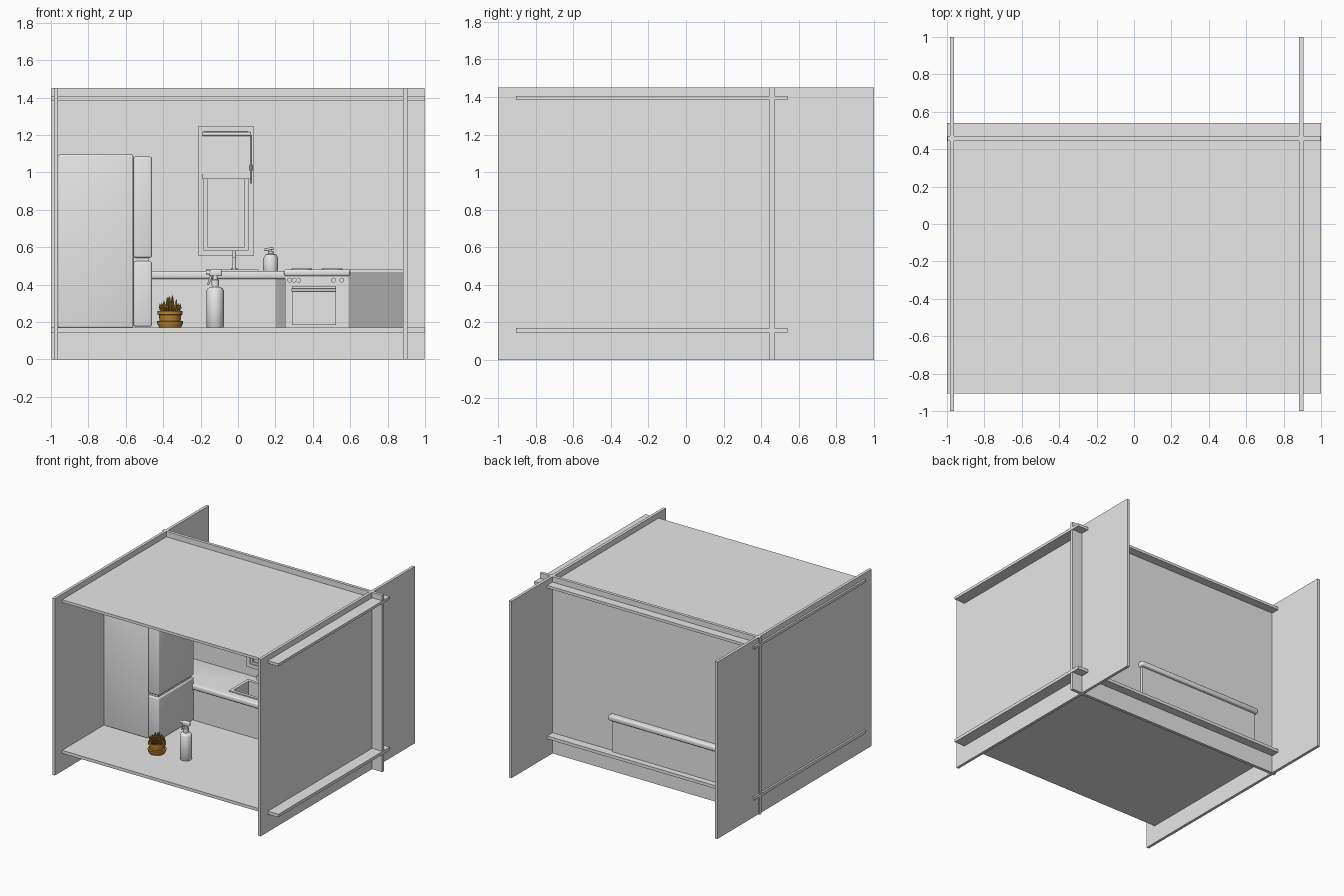
import bpy, bmesh, math, random
from mathutils import Vector

cube = bpy.data.objects.get("Cube")
if cube:
    bpy.data.objects.remove(cube, do_unlink=True)
random.seed(4)


def material(name, rgb):
    m = bpy.data.materials.new(name)
    m.use_nodes = True
    m.diffuse_color = (*rgb, 1)
    m.node_tree.nodes["Principled BSDF"].inputs["Base Color"].default_value = (*rgb, 1)
    return m


GREY = material("light grey", (0.8, 0.8, 0.8))
DARK = material("dark grey", (0.4, 0.4, 0.4))
BROWN = material("pot brown", (0.5, 0.23, 0.03))
LEAF = material("leaf brown", (0.38, 0.19, 0.03))


def finish(name, bm, mat, smooth=False):
    bmesh.ops.recalc_face_normals(bm, faces=bm.faces)
    me = bpy.data.meshes.new(name)
    bm.to_mesh(me)
    bm.free()
    me.materials.append(mat)
    ob = bpy.data.objects.new(name, me)
    bpy.context.collection.objects.link(ob)
    if smooth:
        bpy.context.view_layer.objects.active = ob
        bpy.ops.object.select_all(action='DESELECT')
        ob.select_set(True)
        bpy.ops.object.shade_smooth_by_angle(angle=math.radians(40))
    return ob


def box(name, x, y, z, mat=GREY, bevel=0):
    """Box from (low, high) ranges, with optional rounded edges."""
    bm = bmesh.new()
    bmesh.ops.create_cube(bm, size=1)
    for v in bm.verts:
        v.co = [r[0] if c < 0 else r[1] for c, r in zip(v.co, (x, y, z))]
    if bevel:
        bmesh.ops.bevel(bm, geom=bm.edges[:], offset=bevel, segments=3,
                        profile=0.5, affect='EDGES')
    return finish(name, bm, mat, bevel > 0)


def lathe(name, centre, profile, mat=GREY, steps=24):
    """Solid of revolution from (radius, height) pairs."""
    bm = bmesh.new()
    vs = [bm.verts.new((r, 0, z)) for r, z in profile]
    es = [bm.edges.new(p) for p in zip(vs, vs[1:])]
    bmesh.ops.spin(bm, geom=vs + es, cent=(0, 0, 0), axis=(0, 0, 1),
                   angle=math.tau, steps=steps)
    bmesh.ops.remove_doubles(bm, verts=bm.verts, dist=1e-4)
    bmesh.ops.translate(bm, verts=bm.verts, vec=centre)
    return finish(name, bm, mat, True)


def rod(name, a, b, r1, r2=None, mat=GREY, sides=12):
    """Cylinder or cone between two points."""
    a, b = Vector(a), Vector(b)
    bm = bmesh.new()
    bmesh.ops.create_cone(bm, cap_ends=True, segments=sides, radius1=r1,
                          radius2=r1 if r2 is None else r2, depth=(b - a).length)
    rot = (b - a).to_track_quat('Z', 'Y')
    for v in bm.verts:
        v.co = rot @ v.co + (a + b) / 2
    return finish(name, bm, mat, True)


def frame(name, x, z, y, width):
    """Rectangular frame on the back wall."""
    for side, xr in (("right", (x[0], x[0] + width)), ("left", (x[1] - width, x[1]))):
        box(f"{name}_{side}", xr, y, z)
    inner = (x[0] + width, x[1] - width)
    for side, zr in (("bottom", (z[0], z[0] + width)), ("top", (z[1] - width, z[1]))):
        box(f"{name}_{side}", inner, y, zr)


# Room shell: crossing slabs
box("right_wall", (-0.985, -0.962), (-1, 1), (0, 1.45))
box("left_wall", (0.882, 0.905), (-1, 1), (0, 1.45))
box("back_wall", (-0.997, 0.997), (0.445, 0.47), (0, 1.45))
box("floor", (-1, 1), (-0.905, 0.54), (0.145, 0.17))
box("ceiling", (-1, 1), (-0.905, 0.54), (1.383, 1.405))

# Fridge with two doors facing the room
fy = (-0.37, 0.09)
box("fridge_body", (-0.962, -0.56), fy, (0.17, 1.095), bevel=0.008)
box("fridge_lower_door", (-0.558, -0.46), fy, (0.175, 0.525), bevel=0.012)
box("fridge_upper_door", (-0.558, -0.46), fy, (0.543, 1.085), bevel=0.012)
box("fridge_door_gap", (-0.56, -0.475), (-0.355, 0.075), (0.52, 0.55))

# Counter running through the back wall, with a cut sink
cabinet = box("counter_cabinet", (-0.77, 0.33), (0.09, 0.49), (0.17, 0.435))
top = box("counter_top", (-0.79, 0.35), (0.065, 0.515), (0.43, 0.472), bevel=0.012)
rim = box("sink_rim", (-0.17, 0.11), (0.125, 0.37), (0.465, 0.48))
cutter = box("sink_cutter", (-0.145, 0.085), (0.15, 0.345), (0.35, 0.6))
cutter.hide_render = True
for ob in (cabinet, top, rim):
    mod = ob.modifiers.new("sink_cut", 'BOOLEAN')
    mod.operation = 'DIFFERENCE'
    mod.object = cutter
    bpy.context.view_layer.objects.active = ob
    bpy.ops.object.modifier_apply(modifier=mod.name)
bpy.data.objects.remove(cutter, do_unlink=True)
box("counter_filler", (0.2, 0.25), (0.083, 0.44), (0.17, 0.432), DARK)

# Tap
rod("tap_base", (-0.02, 0.4, 0.47), (-0.02, 0.4, 0.49), 0.018)
rod("tap_stem", (-0.02, 0.4, 0.48), (-0.02, 0.4, 0.575), 0.01)
rod("tap_spout", (-0.02, 0.405, 0.575), (-0.02, 0.28, 0.575), 0.01)
rod("tap_nozzle", (-0.02, 0.285, 0.58), (-0.02, 0.285, 0.545), 0.01)

# Soap dispenser
sx, sy = 0.175, 0.33
lathe("soap_bottle", (sx, sy, 0.47), [(0, 0), (0.038, 0), (0.04, 0.01), (0.04, 0.07),
      (0.03, 0.09), (0.014, 0.095), (0.014, 0.11), (0.005, 0.11), (0.005, 0.125), (0, 0.125)])
rod("soap_pump", (sx + 0.015, sy, 0.595), (sx - 0.035, sy, 0.585), 0.007)

# Oven
box("oven_body", (0.25, 0.592), (0.06, 0.44), (0.17, 0.45))
box("oven_top", (0.245, 0.6), (0.045, 0.445), (0.445, 0.482), bevel=0.012)
box("oven_panel", (0.255, 0.587), (0.052, 0.07), (0.398, 0.446))
box("oven_display", (0.375, 0.46), (0.046, 0.06), (0.412, 0.44))
for i, kx in enumerate((0.275, 0.3, 0.325, 0.51, 0.555)):
    rod(f"oven_knob_{i}", (kx, 0.06, 0.424), (kx, 0.032, 0.424), 0.013)
box("oven_door", (0.29, 0.525), (0.045, 0.065), (0.185, 0.392))
box("oven_window", (0.31, 0.505), (0.041, 0.05), (0.2, 0.35))
rod("oven_handle", (0.285, 0.025, 0.37), (0.525, 0.025, 0.37), 0.008)
for hx in (0.3, 0.51):
    rod("oven_handle_post", (hx, 0.025, 0.37), (hx, 0.05, 0.37), 0.006)
for cx in (0.34, 0.505):
    for cy in (0.15, 0.33):
        rod("hob_ring", (cx, cy, 0.48), (cx, cy, 0.485), 0.055, sides=24)

# Corner cabinet beside the oven
box("corner_cabinet", (0.592, 0.882), (0.065, 0.445), (0.17, 0.468), DARK)
box("corner_cabinet_top", (0.595, 0.882), (0.06, 0.445), (0.468, 0.48))

# Window with roller blind
frame("window_frame", (-0.212, 0.083), (0.553, 1.248), (0.415, 0.446), 0.03)
frame("window_sash", (-0.184, 0.055), (0.58, 1.22), (0.425, 0.446), 0.02)
box("window_pane", (-0.17, 0.043), (0.437, 0.446), (0.59, 1.21))
box("blind", (-0.185, 0.064), (0.408, 0.414), (0.985, 1.21))
box("blind_bottom_bar", (-0.19, 0.066), (0.402, 0.415), (0.965, 0.99))
rod("blind_roller", (-0.19, 0.408, 1.205), (0.066, 0.408, 1.205), 0.01)
rod("blind_cord", (0.072, 0.405, 1.2), (0.072, 0.405, 0.94), 0.004, sides=8)
rod("blind_cord_grip", (0.07, 0.405, 1.04), (0.07, 0.405, 1.01), 0.008, sides=8)

# Spray bottle
bx, by = -0.122, -0.5
lathe("spray_bottle", (bx, by, 0.17), [(0, 0), (0.042, 0), (0.046, 0.006), (0.046, 0.2),
      (0.038, 0.212), (0.018, 0.218), (0.018, 0.225), (0.021, 0.226), (0.021, 0.255),
      (0.013, 0.258), (0.013, 0.285), (0, 0.285)])
box("spray_head", (bx - 0.03, bx + 0.036), (by - 0.014, by + 0.014), (0.445, 0.48), bevel=0.008)
rod("spray_nozzle", (bx - 0.025, by, 0.464), (bx - 0.048, by, 0.464), 0.011)
rod("spray_trigger", (bx - 0.02, by, 0.45), (bx - 0.038, by, 0.4), 0.008, 0.005)

# Potted plant
px, py = -0.363, -0.53
lathe("plant_pot", (px, py, 0.17), [(0, 0), (0.058, 0), (0.07, 0.025), (0.07, 0.034),
      (0.056, 0.036), (0.06, 0.068), (0.067, 0.07), (0.067, 0.09), (0.058, 0.09),
      (0.056, 0.078), (0, 0.078)], BROWN)
for ring, (count, spread, height) in enumerate(((10, 0.055, 0.06), (8, 0.036, 0.08), (5, 0.016, 0.1))):
    for i in range(count):
        a = math.tau * i / count + ring * 0.4
        h = height * random.uniform(0.85, 1.0)
        dx, dy = math.cos(a), math.sin(a)
        foot = Vector((px + dx * spread * 0.6, py + dy * spread * 0.6, 0.245))
        mid = foot + Vector((dx * spread * 0.35, dy * spread * 0.35, h * 0.55))
        tip = foot + Vector((dx * spread * 0.4, dy * spread * 0.4, h))
        rod("plant_leaf_base", foot, mid, 0.006, 0.009, LEAF, 6)
        rod("plant_leaf_tip", mid, tip, 0.009, 0.001, LEAF, 6)
